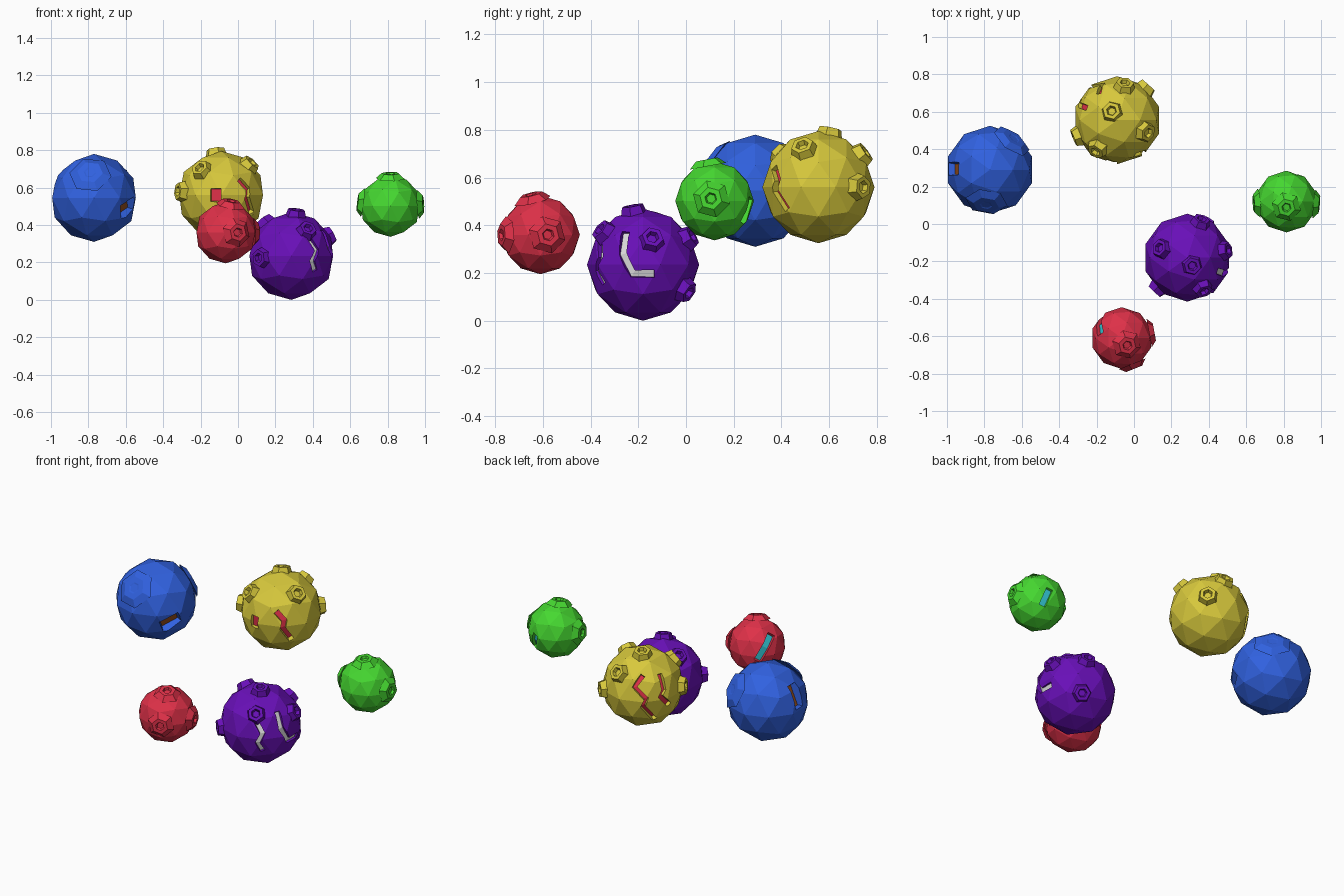
import bpy, bmesh
from math import cos, sin, pi, radians, sqrt
from mathutils import Vector

if "Cube" in bpy.data.objects:
    bpy.data.objects.remove(bpy.data.objects["Cube"])


def material(name, rgb):
    m = bpy.data.materials.new(name)
    m.use_nodes = True
    m.diffuse_color = (*rgb, 1)
    bsdf = next(n for n in m.node_tree.nodes if n.type == 'BSDF_PRINCIPLED')
    bsdf.inputs["Base Color"].default_value = (*rgb, 1)
    bsdf.inputs["Roughness"].default_value = 0.8
    return m


BLUE = material("blue", (0.03, 0.12, 0.74))
YELLOW = material("yellow", (0.68, 0.58, 0.045))
RED = material("red", (0.73, 0.03, 0.065))
PURPLE = material("purple", (0.14, 0.005, 0.48))
GREEN = material("green", (0.06, 0.68, 0.03))
WHITE = material("pale grey", (0.7, 0.7, 0.7))
BROWN = material("brown", (0.32, 0.08, 0.012))
CYAN = material("cyan", (0.03, 0.5, 0.58))

# Sketch directions as azimuth and elevation in degrees
FRONT, SIDE = (-90, 0), (0, 0)
FRONT_LEFT, BACK_RIGHT, BACK_LOW = (-55, 27), (125, 27), (51, -32)


def new_object(name, bm, mats, location=(0, 0, 0)):
    bmesh.ops.recalc_face_normals(bm, faces=bm.faces)
    mesh = bpy.data.meshes.new(name)
    bm.to_mesh(mesh)
    bm.free()
    for m in mats:
        mesh.materials.append(m)
    ob = bpy.data.objects.new(name, mesh)
    ob.location = location
    bpy.context.collection.objects.link(ob)
    return ob


def project(direction, u, v, radius):
    """Unit vector on a ball for a point sketched square to a direction."""
    az, el = map(radians, direction)
    out = Vector((cos(az) * cos(el), sin(az) * cos(el), sin(el)))
    right = Vector((-sin(az), cos(az), 0))
    up = out.cross(right)
    w = sqrt(max(radius ** 2 - u * u - v * v, 0))
    return (right * u + up * v + out * w).normalized()


def add_crack(bm, radius, direction, path, width, depth):
    """Closed strip through the surface; its floor takes the second colour."""
    pts = [project(direction, u, v, radius) for u, v in path]
    rings = []
    for i, p in enumerate(pts):
        run = pts[min(i + 1, len(pts) - 1)] - pts[max(i - 1, 0)]
        side = p.cross(run).normalized() * (width / 2 / radius)
        rings.append([bm.verts.new(q * radius) for q in (
            (p + side) * 1.2, (p - side) * 1.2,
            (p - side) * depth, (p + side) * depth)])
    for a, b in zip(rings, rings[1:]):
        for k in range(4):
            j = (k + 1) % 4
            face = bm.faces.new((a[k], a[j], b[j], b[k]))
            face.material_index = int(k == 2)
    bm.faces.new(rings[0])
    bm.faces.new(rings[-1])


def add_crater(bm, radius, direction, base, rim, hole, height):
    """Six-sided raised rim with a sunken cup."""
    n = Vector(direction).normalized()
    a = n.orthogonal().normalized()
    b = n.cross(a)
    profile = [(base, radius * 0.9), (rim, radius + height),
               (hole, radius + height), (hole * 0.75, radius * 0.99)]
    rings = [[bm.verts.new(n * h + (a * cos(k * pi / 3) + b * sin(k * pi / 3)) * r)
              for k in range(6)] for r, h in profile]
    for lo, hi in zip(rings, rings[1:]):
        for k in range(6):
            j = (k + 1) % 6
            bm.faces.new((lo[k], lo[j], hi[j], hi[k]))
    bm.faces.new(rings[-1])
    bm.faces.new(rings[0])


def planet(name, mats, centre, radius, craters, shape, cracks):
    # Faceted ball
    bm = bmesh.new()
    bmesh.ops.create_icosphere(bm, subdivisions=2, radius=radius)
    ball = new_object(name + "_ball", bm, mats, centre)
    # Cracks cut into the ball
    bm = bmesh.new()
    for crack in cracks:
        add_crack(bm, radius, *crack)
    cutter = new_object(name + "_cutter", bm, mats, centre)
    cutter.hide_render = True
    mod = ball.modifiers.new("cracks", 'BOOLEAN')
    mod.operation = 'DIFFERENCE'
    mod.solver = 'EXACT'
    mod.object = cutter
    graph = bpy.context.evaluated_depsgraph_get()
    mesh = bpy.data.meshes.new_from_object(ball.evaluated_get(graph))
    ball.modifiers.clear()
    ball.data = mesh
    bpy.data.objects.remove(cutter)
    # Crater rims
    bm = bmesh.new()
    for c in craters:
        add_crater(bm, radius, c, *shape)
    new_object(name + "_craters", bm, mats[:1], centre)


planet("blue_planet", (BLUE, BROWN), (-0.77, 0.29, 0.545), 0.235,
       [(-.02, -.18, .13), (.13, .17, .1)], (.115, .07, .035, .0),
       [(FRONT_LEFT, [(.03, -.17), (.14, -.11)], .08, .8),
        (BACK_RIGHT, [(.14, .09), (.19, -.05)], .07, .8)])

planet("yellow_planet", (YELLOW, RED), (-0.09, 0.555, 0.56), 0.235,
       [(.17, -.07, .18), (.16, .18, 0), (-.03, .05, .24),
        (-.11, -.16, .14), (-.22, -.09, .02), (.04, .19, .14)],
       (.06, .048, .028, .018),
       [(FRONT, [(-.06, 0), (0, 0)], .075, .87),
        (FRONT_LEFT, [(-.03, -.02), (.02, -.075), (.01, -.12), (.06, -.18)], .035, .87),
        (BACK_RIGHT, [(0, .05), (-.05, -.02), (.02, -.09), (0, -.135), (.07, -.2)], .03, .87),
        (BACK_RIGHT, [(.1, .06), (.125, -.035), (.105, -.075), (.155, -.12)], .03, .87)])

planet("red_planet", (RED, CYAN), (-0.065, -0.61, 0.36), 0.165,
       [(.06, -.15, 0), (.03, -.04, .17), (.16, .03, 0)], (.08, .048, .026, .012),
       [(BACK_RIGHT, [(.085, .06), (.05, -.02), (0, -.1)], .045, .85)])

planet("purple_planet", (PURPLE, WHITE), (0.285, -0.18, 0.235), 0.235,
       [(.19, .035, .1), (.025, -.04, .22), (.085, -.17, .14), (-.165, -.17, -.01),
        (-.14, .05, .18), (.07, .19, .11), (.1, .18, -.11)],
       (.058, .046, .027, .018),
       [(SIDE, [(-.075, .145), (-.09, .05), (-.045, -.04), (.05, -.04)], .035, .9),
        (FRONT_LEFT, [(.02, .055), (-.045, .03), (.01, -.075), (-.02, -.13), (.01, -.175)],
         .03, .9)])

planet("green_planet", (GREEN, CYAN), (0.815, 0.12, 0.502), 0.165,
       [(0, -.03, .16), (.165, -.015, .01), (-.165, -.01, .02)], (.08, .048, .026, .012),
       [(BACK_LOW, [(.025, -.01), (.05, .045), (.07, .09)], .04, .85)])
